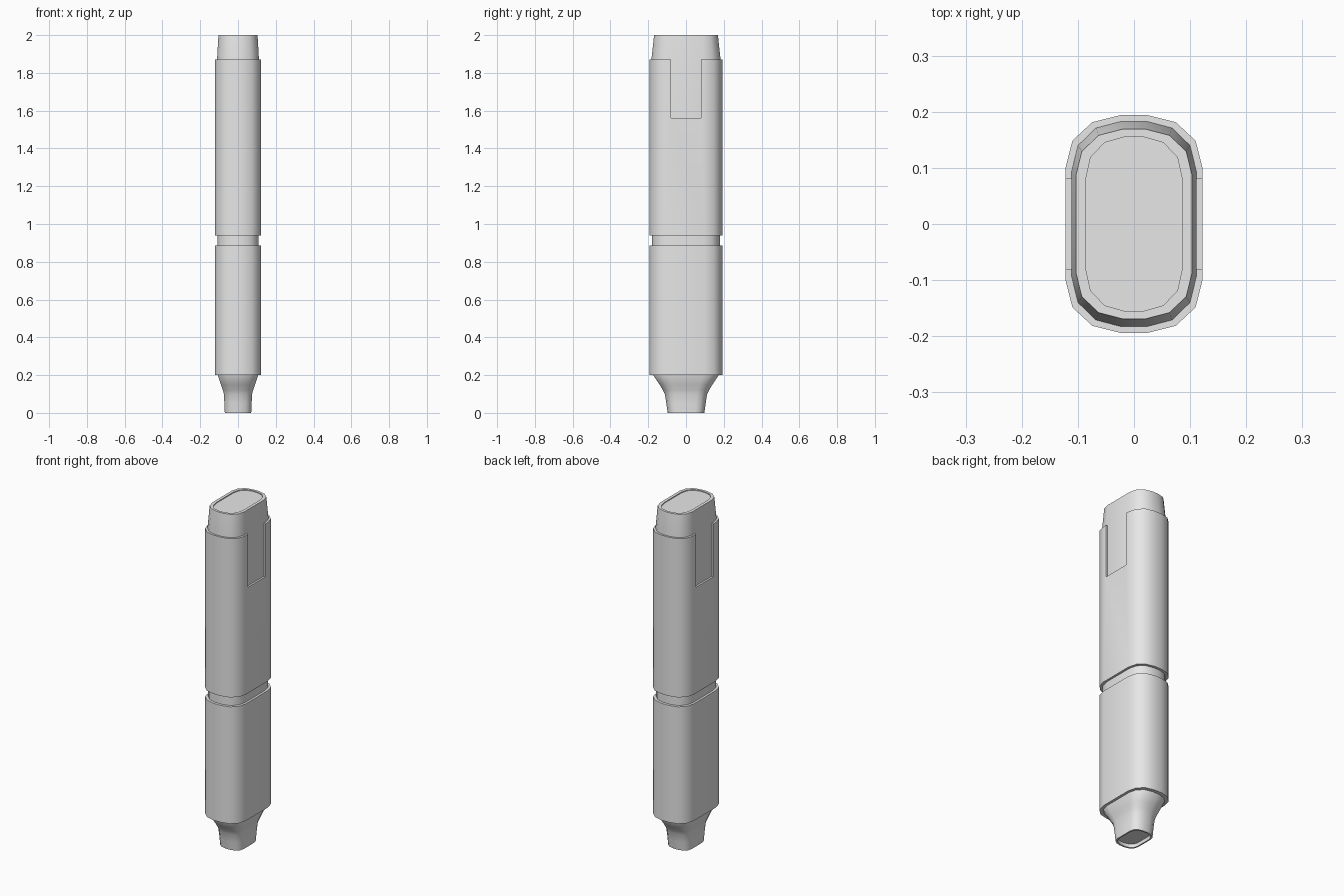
import bpy
import bmesh
import math

cube = bpy.data.objects.get("Cube")
if cube:
    bpy.data.objects.remove(cube, do_unlink=True)

GREY = (0.8, 0.8, 0.8, 1.0)
grey = bpy.data.materials.new("light grey")
grey.use_nodes = True
grey.diffuse_color = GREY
grey.node_tree.nodes["Principled BSDF"].inputs["Base Color"].default_value = GREY

# One quarter of the rounded outline, as fractions of the half width and half depth
CORNER = [(1, 0.515), (0.9, 0.765), (0.61, 0.935), (0.2, 1)]


def outline(hx, hy):
    quarter = [(x * hx, y * hy) for x, y in CORNER]
    half = quarter + [(-x, y) for x, y in reversed(quarter)]
    return half + [(-x, -y) for x, y in half]


def smooth(obj):
    bpy.ops.object.select_all(action="DESELECT")
    obj.select_set(True)
    bpy.context.view_layer.objects.active = obj
    bpy.ops.object.shade_smooth_by_angle(angle=math.radians(40))


def loft(name, rings):
    """Skin rounded outlines given as (half width, half depth, height)."""
    bm = bmesh.new()
    loops = [[bm.verts.new((x, y, z)) for x, y in outline(hx, hy)]
             for hx, hy, z in rings]
    for low, high in zip(loops, loops[1:]):
        for i in range(len(low)):
            j = (i + 1) % len(low)
            bm.faces.new((low[i], low[j], high[j], high[i]))
    bm.faces.new(list(reversed(loops[0])))
    bm.faces.new(loops[-1])
    bmesh.ops.recalc_face_normals(bm, faces=bm.faces)
    mesh = bpy.data.meshes.new(name)
    bm.to_mesh(mesh)
    bm.free()
    mesh.materials.append(grey)
    obj = bpy.data.objects.new(name, mesh)
    bpy.context.collection.objects.link(obj)
    smooth(obj)
    return obj


def cut_box(target, centre, size):
    bpy.ops.mesh.primitive_cube_add(size=1, location=centre)
    cutter = bpy.context.object
    cutter.scale = size
    cutter.hide_render = True
    cutter.data.materials.append(grey)
    mod = target.modifiers.new("slot", "BOOLEAN")
    mod.object = cutter
    mod.solver = "EXACT"
    bpy.ops.object.select_all(action="DESELECT")
    target.select_set(True)
    bpy.context.view_layer.objects.active = target
    # Cut before the smoothing step
    bpy.ops.object.modifier_move_to_index(modifier=mod.name, index=0)
    bpy.ops.object.modifier_apply(modifier=mod.name)
    bpy.data.objects.remove(cutter, do_unlink=True)


# Mouthpiece: flared neck with a shallow recess underneath
loft("mouthpiece", [
    (0.062, 0.088, 0.02), (0.062, 0.088, 0), (0.07, 0.097, 0),
    (0.072, 0.104, 0.05), (0.075, 0.112, 0.1), (0.08, 0.122, 0.12),
    (0.09, 0.14, 0.15), (0.107, 0.173, 0.2), (0.107, 0.173, 0.22)])

# Lower casing and the recessed band above it
loft("lower_casing", [(0.122, 0.194, 0.2), (0.122, 0.194, 0.885)])
loft("groove_band", [(0.109, 0.179, 0.86), (0.109, 0.179, 0.96)])

# Upper casing with a slot on each side, open at the top
upper = loft("upper_casing", [(0.122, 0.194, 0.94), (0.122, 0.194, 1.87)])
for side in (-1, 1):
    cut_box(upper, (side * 0.16, 0, 1.76), (0.1, 0.16, 0.4))
smooth(upper)

# Inner core, showing through the slots and tapering to a rimmed top
loft("inner_core", [
    (0.111, 0.183, 1.5), (0.111, 0.183, 1.87), (0.1035, 0.169, 2),
    (0.086, 0.155, 2), (0.086, 0.155, 1.995)])
